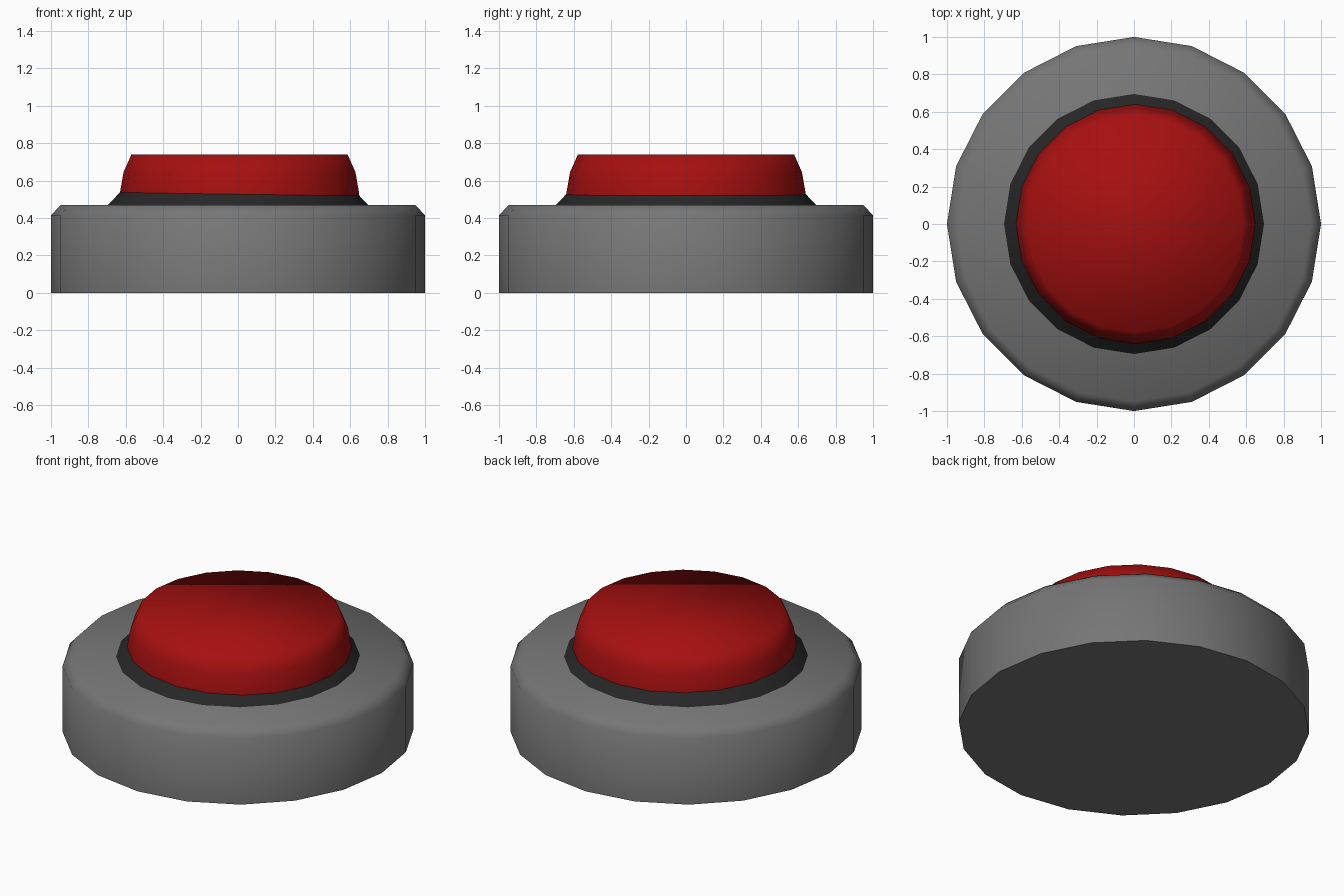
import bpy
import bmesh
from math import cos, sin, pi, radians

if "Cube" in bpy.data.objects:
    bpy.data.objects.remove(bpy.data.objects["Cube"])

SIDES = 20


def material(name, rgb):
    mat = bpy.data.materials.new(name)
    mat.diffuse_color = (*rgb, 1.0)
    mat.use_nodes = True
    mat.node_tree.nodes["Principled BSDF"].inputs["Base Color"].default_value = mat.diffuse_color
    return mat


def lathe(name, profile, mat, angle, x=0.0):
    """Closed solid of revolution from (radius, z) pairs, listed bottom to top."""
    bm = bmesh.new()
    rings = [[bm.verts.new((r * cos(2 * pi * i / SIDES), r * sin(2 * pi * i / SIDES), z))
              for i in range(SIDES)] for r, z in profile]
    for low, high in zip(rings, rings[1:]):
        for i in range(SIDES):
            j = (i + 1) % SIDES
            bm.faces.new((low[i], low[j], high[j], high[i]))
    bm.faces.new(rings[0][::-1])
    bm.faces.new(rings[-1])
    mesh = bpy.data.meshes.new(name)
    bm.to_mesh(mesh)
    bm.free()
    mesh.materials.append(mat)
    obj = bpy.data.objects.new(name, mesh)
    obj.location.x = x
    bpy.context.collection.objects.link(obj)
    bpy.ops.object.select_all(action='DESELECT')
    obj.select_set(True)
    bpy.context.view_layer.objects.active = obj
    bpy.ops.object.shade_smooth_by_angle(angle=radians(angle))
    return obj


# Housing: round drum with a chamfered rim
lathe("base", [(1.0, 0.0), (1.0, 0.415), (0.947, 0.47)],
      material("base_grey", (0.18, 0.18, 0.18)), 47)

# Dark sloping collar around the button
lathe("collar", [(0.695, 0.47), (0.60, 0.57)],
      material("collar_black", (0.02, 0.02, 0.02)), 35)

# Red push button, slightly off centre, with a softly shaded rim
lathe("button", [(0.642, 0.47), (0.64, 0.53), (0.62, 0.645), (0.578, 0.74)],
      material("button_red", (0.38, 0.005, 0.005)), 75, x=0.008)
